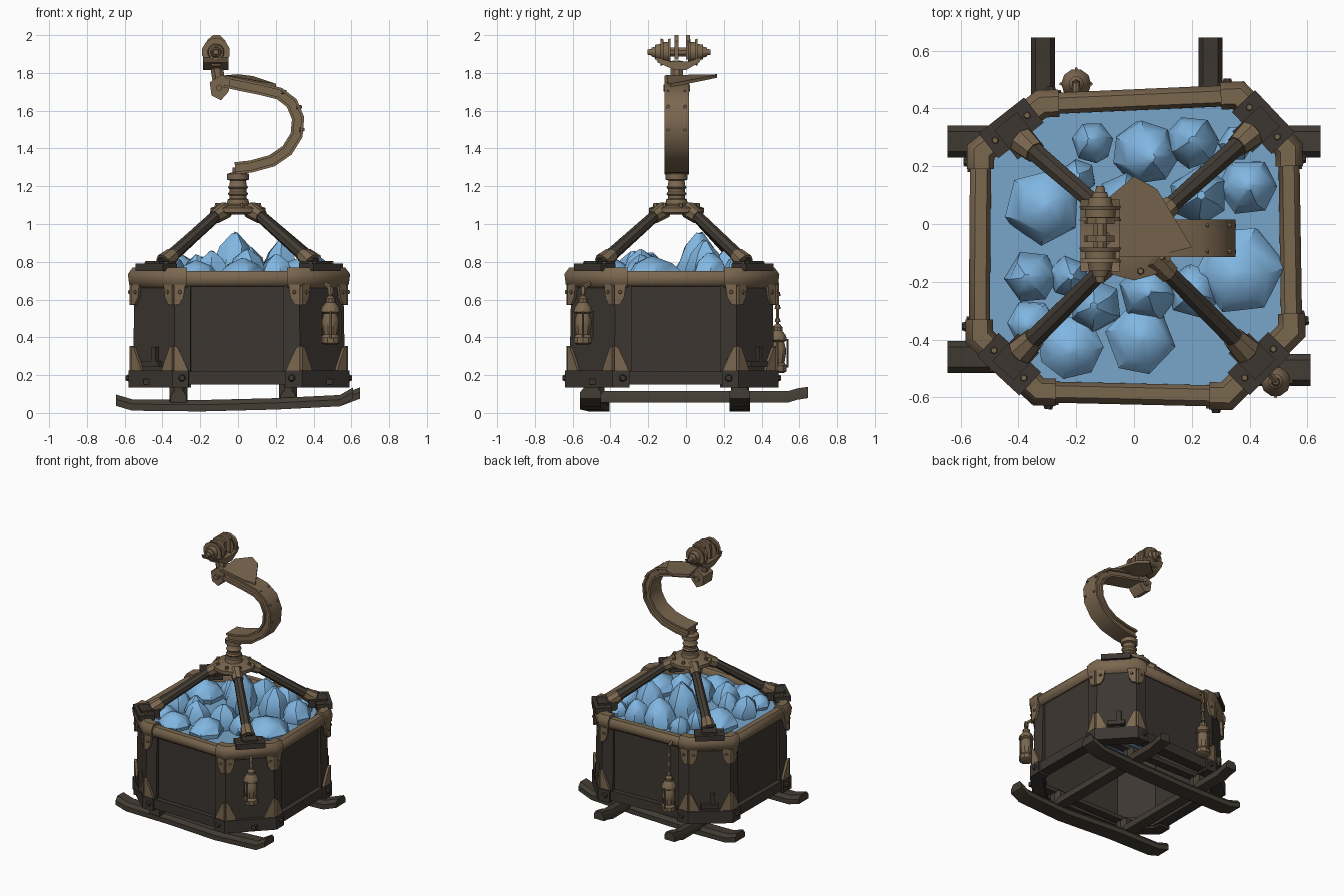
import bpy, bmesh, math, random
from mathutils import Vector as V, Matrix

if "Cube" in bpy.data.objects:
    bpy.data.objects.remove(bpy.data.objects["Cube"])

random.seed(4)
Z, Y = V((0, 0, 1)), V((0, 1, 0))

def material(name, rgb):
    m = bpy.data.materials.new(name)
    m.diffuse_color = (*rgb, 1)
    m.use_nodes = True
    m.node_tree.nodes["Principled BSDF"].inputs["Base Color"].default_value = m.diffuse_color
    return m

BRASS = material("aged_bronze", (0.195, 0.135, 0.078))
IRON = material("dark_iron", (0.045, 0.037, 0.030))
STRUT = material("worn_iron", (0.055, 0.045, 0.034))
BLUE = material("crystal_blue", (0.22, 0.47, 0.76))
BED = material("crystal_bed_blue", (0.19, 0.38, 0.60))

def finish(bm, name, mat, angle=35):
    bmesh.ops.recalc_face_normals(bm, faces=bm.faces)
    me = bpy.data.meshes.new(name)
    bm.to_mesh(me)
    bm.free()
    me.materials.append(mat)
    me.shade_smooth()
    me.set_sharp_from_angle(angle=math.radians(angle))
    ob = bpy.data.objects.new(name, me)
    bpy.context.collection.objects.link(ob)
    return ob

def loft(bm, rings, closed=False):
    vs = [[bm.verts.new(p) for p in r] for r in rings]
    n = len(vs[0])
    for i in range(len(vs) if closed else len(vs) - 1):
        a, b = vs[i], vs[(i + 1) % len(vs)]
        for j in range(n):
            bm.faces.new((a[j], a[(j + 1) % n], b[(j + 1) % n], b[j]))
    if not closed:
        bm.faces.new(vs[0][::-1])
        bm.faces.new(vs[-1])

def sweep(bm, path, section, up=Z, closed=False):
    """Mitred sweep; section is (sideways, along up)."""
    path = [V(p) for p in path]
    n, rings = len(path), []
    for i, p in enumerate(path):
        a = (p - path[i - 1]).normalized() if closed or i else None
        b = (path[(i + 1) % n] - p).normalized() if closed or i < n - 1 else a
        a = a or b
        side = (a + b).normalized().cross(up).normalized()
        k = 1 / max(0.5, side.dot(a.cross(up).normalized()))
        rings.append([p + side * s * k + up * u for s, u in section])
    loft(bm, rings, closed)

def tube(bm, p, q, r1, r2=None, n=10):
    p, q = V(p), V(q)
    rot = (q - p).to_track_quat('Z', 'Y')
    ring = lambda c, r: [c + rot @ V((r * math.cos(t), r * math.sin(t), 0))
                         for t in (2 * math.pi * (k + .5) / n for k in range(n))]
    loft(bm, [ring(p, r1), ring(q, r1 if r2 is None else r2)])

def lathe(bm, c, profile, n=12):
    loft(bm, [[V(c) + V((r * math.cos(2 * math.pi * k / n), r * math.sin(2 * math.pi * k / n), z))
               for k in range(n)] for r, z in profile])

def prism(bm, pts, vec):
    loft(bm, [[V(p) for p in pts], [V(p) + V(vec) for p in pts]])

def beam(bm, p, q, w, h, up=Z):
    sweep(bm, [p, q], rect(-w / 2, w / 2, -h / 2, h / 2), up)

def rect(a, b, c, d):
    return [(a, c), (b, c), (b, d), (a, d)]

# chamfered basket outline, counter-clockwise; corners are edges 1, 3, 5, 7
OCT = [V((x, y, 0)) for x, y in ((-.33, -.58), (.32, -.595), (.545, -.37), (.535, .26),
                                 (.36, .445), (-.32, .415), (-.53, .25), (-.535, -.39))]
def edge(i):
    a, b = OCT[i % 8], OCT[(i + 1) % 8]
    d = (b - a).normalized()
    return a, b, d, d.cross(Z)
CORNERS = (1, 3, 5, 7)
def wrap(i, ext):
    a, b, _, _ = edge(i)
    return [a - edge(i - 1)[2] * ext, a, b, b + edge(i + 1)[2] * ext]

# basket walls, corner plates and base band
bm = bmesh.new()
sweep(bm, OCT, rect(-.03, -.005, .15, .72), closed=True)
finish(bm, "basket_walls", IRON)
bm = bmesh.new()
for i in CORNERS:
    sweep(bm, wrap(i, .08), [(-.01, .16), (.022, .16), (.012, .72), (-.01, .72)])
finish(bm, "corner_plates", IRON)
bm = bmesh.new()
sweep(bm, OCT, rect(-.05, .03, .15, .22), closed=True)
for i in CORNERS:
    sweep(bm, wrap(i, .07), rect(-.04, .045, .135, .225))
    a, b, d, o = edge(i)
    for v, e in ((a, edge(i - 1)), (b, edge(i + 1))):
        c = v + e[2] * (.035 if v == b else -.035) + e[3] * .04 + Z * .185
        tube(bm, c, c + e[3] * .02, .022, .014, 8)
finish(bm, "base_band", IRON)

# top rim with thicker corner sleeves
bm = bmesh.new()
RIM = [(-.032, .69), (.012, .67), (.032, .685), (.037, .725), (.018, .75), (-.022, .75), (-.036, .725)]
sweep(bm, OCT, RIM, closed=True)
finish(bm, "top_rim", BRASS, 50)
bm = bmesh.new()
for i in CORNERS:
    sweep(bm, wrap(i, .06), [(s * 1.3, .715 + (z - .71) * 1.35) for s, z in RIM])
finish(bm, "rim_corner_sleeves", BRASS, 50)

# folded tabs at every outline corner: rounded above, pointed below
bm = bmesh.new()
for i in range(8):
    v, o1, o2 = OCT[i], edge(i - 1)[3], edge(i)[3]
    for d, o in ((-edge(i - 1)[2], o1), (edge(i)[2], o2)):
        base = v + (o1 + o2).normalized() * .022
        for shape in ([(0, .71), (.065, .71), (.05, .61), (.028, .575), (0, .57)],
                      [(0, .215), (.078, .215), (.06, .26), (.02, .345), (0, .355)]):
            prism(bm, [base + d * s + Z * z for s, z in shape], o * .018)
        c = base + d * .03 + o * .015 + Z * .64
        tube(bm, c, c + o * .012, .012, .008, 6)
finish(bm, "corner_tabs", BRASS)

# latches on three corners
bm = bmesh.new()
for i in (3, 5, 7):
    a, b, d, o = edge(i)
    m = (a + b) / 2 + o * .03
    beam(bm, m - d * .06 + Z * .26, m + d * .06 + Z * .26, .04, .03)
    beam(bm, m + d * .02 + Z * .25, m + d * .02 + Z * .35, .03, .03, d)
finish(bm, "corner_latches", IRON)

# crystal load
bm = bmesh.new()
prism(bm, [p * .97 + Z * .69 for p in OCT], (0, 0, .015))
finish(bm, "crystal_bed", BED)
ROCKS = ((-.32, .06, .13, .84), (-.14, .28, .07, .82), (.03, .25, .11, .88), (.2, .28, .09, .86),
         (.35, .28, .06, .8), (.39, .13, .1, .85), (.22, .1, .1, .92), (-.19, .16, .06, .83),
         (.37, -.15, .15, .83), (.2, -.23, .09, .84), (.05, -.24, .1, .87), (.02, -.4, .12, .82),
         (-.13, -.28, .09, .86), (-.22, -.42, .11, .81), (-.35, -.18, .09, .85),
         (-.23, -.18, .07, .84), (-.35, -.34, .08, .8), (-.03, .06, .11, .96))
bm = bmesh.new()
for x, y, r, top in ROCKS:
    t0, n, h = random.uniform(0, 6), random.choice((6, 7)), top - .7
    lx, ly = random.uniform(-.25, .25) * r, random.uniform(-.25, .25) * r
    rings = []
    for k, f in ((.95, 0), (1.04, .3), (.72, .72), (.15, 1)):
        rings.append([V((x + lx * f + r * k * math.cos(t), y + ly * f + r * k * math.sin(t),
                         .7 + h * f * random.uniform(.93, 1)))
                      for t in (t0 + 2 * math.pi * (j + random.uniform(-.15, .15)) / n for j in range(n))])
    loft(bm, rings)
finish(bm, "crystals", BLUE, 40)

# four struts rising to the hub
HUB = V((0, -.05, 0))
legs, feet, sockets = bmesh.new(), bmesh.new(), bmesh.new()
for i in CORNERS:
    a, b, d, o = edge(i)
    m = (a + b) / 2
    foot = m - o * .05 + Z * .79
    out = (m - HUB).normalized()
    top = HUB + out * .12 + Z * 1.07
    tube(legs, foot, top, .036, .03, 8)
    beam(feet, m - d * .1 + Z * .772, m + d * .1 + Z * .772, .11, .04)
    beam(feet, m + o * .03 + Z * .775, foot - o * .05 - Z * .015, .1, .06)
    tube(sockets, foot.lerp(top, .02), foot.lerp(top, .17), .05, .04, 8)
    tube(sockets, foot.lerp(top, .88), top - out * .03 + Z * .005, .037, .045, 8)
    for s in (-.07, .07):
        tube(sockets, m + d * s + Z * .785, m + d * s + Z * .802, .014, .01, 6)
finish(legs, "struts", STRUT)
finish(feet, "strut_feet", IRON)
finish(sockets, "strut_sockets", BRASS)

# hub plate, bolts and screw neck
bm = bmesh.new()
lathe(bm, HUB, [(.11, 1.05), (.145, 1.06), (.145, 1.085), (.10, 1.1), (.06, 1.105), (.055, 1.13), (.046, 1.135),
                (.046, 1.15), (.054, 1.16), (.046, 1.17), (.046, 1.185), (.054, 1.195), (.046, 1.205),
                (.042, 1.23), (.058, 1.235), (.058, 1.265), (.03, 1.275), (.03, 1.3)])
for k in range(8):
    c = HUB + V((math.cos(k * math.pi / 4 + .2), math.sin(k * math.pi / 4 + .2), 0)) * .115 + Z * 1.085
    tube(bm, c, c + Z * .025, .014, .01, 6)
finish(bm, "hub_and_neck", BRASS)

# curved hanger of I-shaped section
ARC = ((-.015, 1.295), (.07, 1.305), (.18, 1.335), (.26, 1.39), (.31, 1.47), (.318, 1.56),
       (.285, 1.64), (.22, 1.69), (.12, 1.715), (.02, 1.735), (-.07, 1.755))
half = [(-.032, .065), (-.018, .065), (-.018, .045), (.018, .045), (.018, .065), (.032, .065)]
bm = bmesh.new()
sweep(bm, [(x, -.05, z) for x, z in ARC], half + [(s, -u) for s, u in half[::-1]], Y)
for x, z in ((.345, 1.5), (.33, 1.62), (.25, 1.7)):
    for y in (-.095, -.005):
        tube(bm, (x - .02, y, z), (x + .008, y, z), .012, .008, 6)
finish(bm, "curved_hanger", BRASS)
bm = bmesh.new()
prism(bm, [(-.09, .09, 1.765), (.0, .165, 1.775), (.08, .12, 1.765), (.2, -.08, 1.725), (.12, -.1, 1.735),
           (-.06, -.1, 1.77)], (0, 0, .018))
finish(bm, "hanger_leaf_plate", BRASS)

# trolley head: block, yoke and two grooved wheels
bm = bmesh.new()
prism(bm, [(-.15, -.105, 1.75), (-.14, -.105, 1.68), (-.09, -.105, 1.655), (-.05, -.105, 1.70),
           (-.04, -.105, 1.77), (-.09, -.105, 1.79)], (0, .11, 0))
tube(bm, (-.1, -.05, 1.75), (-.118, -.05, 1.86), .036, .036, 8)
tube(bm, (-.1, -.12, 1.72), (-.1, .02, 1.72), .018, n=6)
prism(bm, [(-.185, -.165, 1.885), (-.185, -.15, 1.855), (-.185, -.06, 1.815), (-.185, 0, 1.815), (-.185, .07, 1.855),
           (-.185, .085, 1.885), (-.185, .01, 1.86), (-.185, -.08, 1.86)], (.135, 0, 0))
finish(bm, "trolley_yoke", BRASS)
bm = bmesh.new()
X, ZA = -.117, 1.91
for s in (-1, 1):
    y = -.036 + s * .072
    for p, q, r1, r2 in ((-.026, -.012, .075, .07), (-.012, .012, .055, .055), (.012, .026, .07, .075),
                         (.026, .055, .045, .04), (.055, .075, .03, .024), (.075, .095, .018, .014)):
        tube(bm, (X, y + s * p, ZA), (X, y + s * q, ZA), r1, r2, 12)
tube(bm, (X, -.13, ZA), (X, .06, ZA), .025, n=8)
for y in (-.062, .0):
    prism(bm, [(X - .055, y, 1.93), (X - .045, y, 1.975), (X - .015, y, 2.0), (X + .02, y, 2.0),
               (X + .05, y, 1.97), (X + .05, y, 1.87), (X - .055, y, 1.87)], (0, .022, 0))
finish(bm, "trolley_wheels", BRASS)

# two lanterns hung on short chains
LAMP = [(.03, 0), (.05, .01), (.05, .04), (.038, .055), (.046, .1), (.046, .13), (.036, .165), (.052, .175),
        (.046, .2), (.026, .225), (.026, .245), (.012, .26)]
for name, c, hook in (("front_lantern", V((.49, -.545, .36)), V((.455, -.5, .69))),
                      ("back_lantern", V((-.2, .485, .21)), V((-.2, .43, .72)))):
    bm = bmesh.new()
    lathe(bm, c, LAMP, 10)
    for k in range(4):
        d = V((math.cos(k * math.pi / 2), math.sin(k * math.pi / 2), 0)) * .052
        tube(bm, c + d + Z * .03, c + d + Z * .18, .006, n=5)
    top = V((c.x, c.y, hook.z - .03))
    tube(bm, c + Z * .255, top, .009, n=5)
    tube(bm, top, hook, .012, n=6)
    for k in range(3):
        p = (c + Z * .27).lerp(top, k / 3)
        tube(bm, p, p + Z * .02, .016, .012, 6)
    finish(bm, name, BRASS)

# crossed skids with upturned tips, joined to the base by posts
SKID = [(-.055, 0), (.055, 0), (.055, .035), (.035, .06), (-.035, .06), (-.055, .035)]
bm = bmesh.new()
for ya, yb in ((-.46, -.505), (.285, .285)):
    end = .61 if ya < 0 else .645
    sweep(bm, [(-.645, ya, .037), (-.56, ya, .012), (-.2, ya, .008), (.2, yb, .018), (.54, yb, .035),
               (end, yb, .075)], SKID)
finish(bm, "long_skids", STRUT)
bm = bmesh.new()
for x in (-.315, .265):
    sweep(bm, [(x, -.53, .055), (x, .54, .055), (x, .59, .07), (x, .645, .078)], [(s * .75, u) for s, u in SKID])
    for y in (-.48, .285):
        tube(bm, (x, y, .06), (x, y, .165), .052, n=8)
finish(bm, "cross_skids", STRUT)
bm = bmesh.new()
for y in (-.48, .285):
    beam(bm, (-.5, y, .165), (.5, y, .165), .06, .03)
finish(bm, "underframe_rails", IRON)
